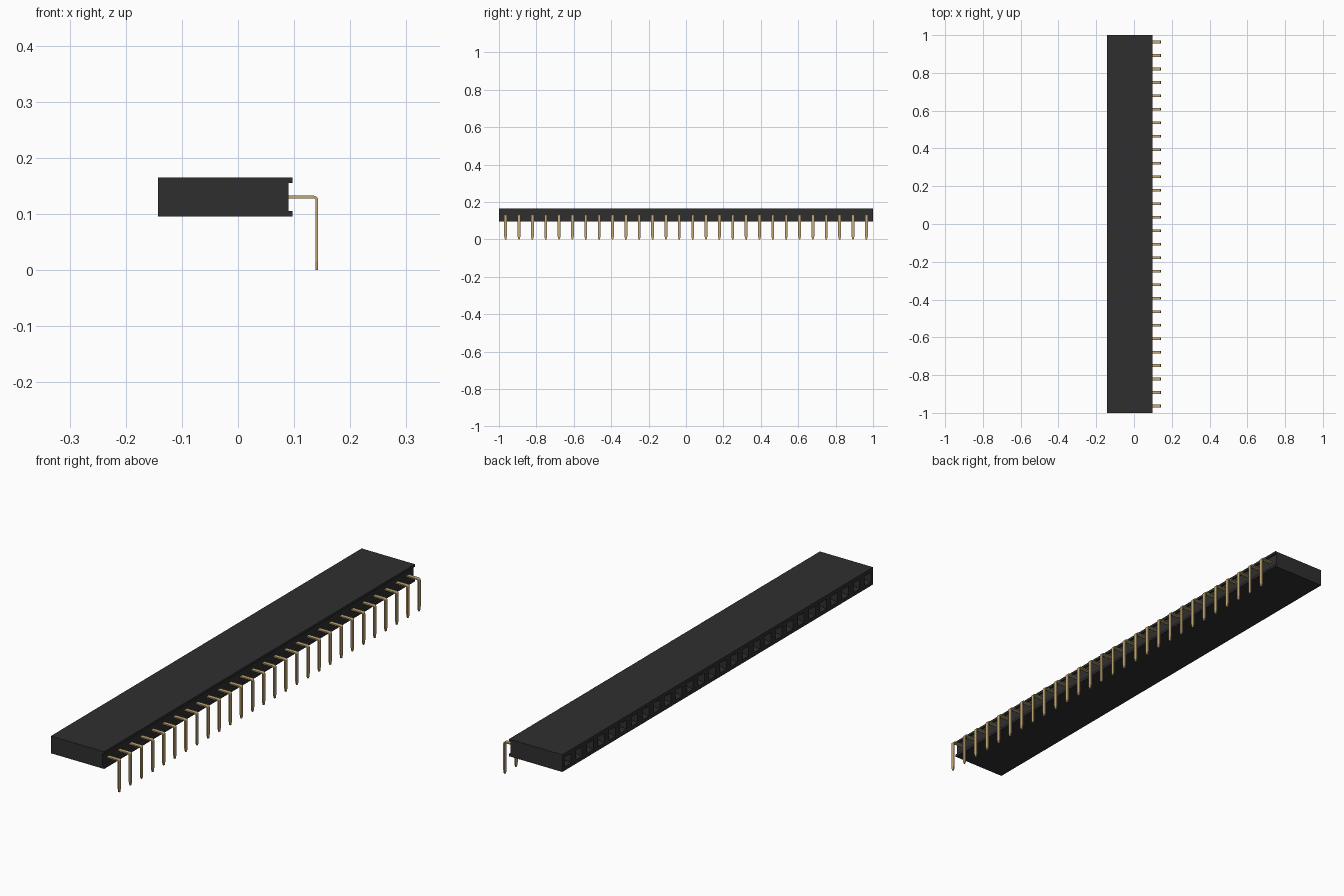
import bpy, bmesh, math

cube = bpy.data.objects.get("Cube")
if cube:
    bpy.data.objects.remove(cube, do_unlink=True)

COUNT = 28
PITCH = 2.0 / COUNT
PIN_Z = 0.13


def material(name, rgb, rough, metallic=0.0):
    m = bpy.data.materials.new(name)
    m.use_nodes = True
    m.diffuse_color = (*rgb, 1)
    bsdf = m.node_tree.nodes["Principled BSDF"]
    bsdf.inputs["Base Color"].default_value = (*rgb, 1)
    bsdf.inputs["Roughness"].default_value = rough
    bsdf.inputs["Metallic"].default_value = metallic
    return m


black = material("black plastic", (0.028, 0.028, 0.028), 0.6)
gold = material("gold metal", (0.56, 0.40, 0.18), 0.4)


def finish(bm, name, mat):
    bmesh.ops.recalc_face_normals(bm, faces=bm.faces)
    me = bpy.data.meshes.new(name)
    bm.to_mesh(me)
    bm.free()
    me.materials.append(mat)
    ob = bpy.data.objects.new(name, me)
    bpy.context.collection.objects.link(ob)
    return ob


def repeat(ob):
    # one copy per socket along the strip
    mod = ob.modifiers.new("row", "ARRAY")
    mod.count = COUNT
    mod.use_relative_offset = False
    mod.use_constant_offset = True
    mod.constant_offset_displace = (0, PITCH, 0)


def loft(bm, rings):
    # join rings of equal size; returns the list of side faces per step
    steps = []
    n = len(rings[0])
    for a, b in zip(rings, rings[1:]):
        steps.append([bm.faces.new((a[i], a[(i + 1) % n], b[(i + 1) % n], b[i]))
                      for i in range(n)])
    bm.faces.new(rings[0])
    bm.faces.new(rings[-1])
    return steps


# Housing: profile with a channel along the pin side, one section per socket
profile = [(-0.143, 0.095), (0.097, 0.095), (0.097, 0.105), (0.09, 0.105),
           (0.09, 0.155), (0.097, 0.155), (0.097, 0.165), (-0.143, 0.165)]
bm = bmesh.new()
rings = [[bm.verts.new((x, -1 + j * PITCH, z)) for x, z in profile]
         for j in range(COUNT + 1)]
cells = [faces[-1] for faces in loft(bm, rings)]
bmesh.ops.recalc_face_normals(bm, faces=bm.faces)
# Socket openings: rim, lead-in funnel, then the deep square hole
for thickness, depth in ((0.015, 0), (0.008, -0.012), (0.0002, -0.11)):
    bmesh.ops.inset_individual(bm, faces=cells, thickness=thickness, depth=depth,
                               use_even_offset=True)
finish(bm, "socket_housing", black)

# Pins: flat strip, bent down through a small arc, with a tapered tip
T, W, R = 0.0025, 0.0075, 0.006
X = 0.1405
path = [(0.0, PIN_Z, 0, W)]
for i in range(6):
    a = math.radians(90 * i / 5)
    path.append((X - R + R * math.sin(a), PIN_Z - R + R * math.cos(a), a, W))
path += [(X, 0.016, math.pi / 2, W), (X, 0.0, math.pi / 2, W * 0.45)]
bm = bmesh.new()
y0 = -1 + PITCH / 2
rings = []
for x, z, a, w in path:
    nx, nz = T * math.sin(a), T * math.cos(a)
    rings.append([bm.verts.new((x + s * nx, y0 + t * w, z + s * nz))
                  for s, t in ((1, -1), (1, 1), (-1, 1), (-1, -1))])
loft(bm, rings)
pins = finish(bm, "bent_pins", gold)
repeat(pins)

# Spring contacts: paired leaves inside each hole
bm = bmesh.new()
for side in (-1, 1):
    box = bmesh.ops.create_cube(bm, size=1)["verts"]
    bmesh.ops.scale(bm, vec=(0.09, 0.003, 0.014), verts=box)
    bmesh.ops.translate(bm, vec=(-0.06, y0 + side * 0.008, PIN_Z), verts=box)
contacts = finish(bm, "spring_contacts", gold)
repeat(contacts)
